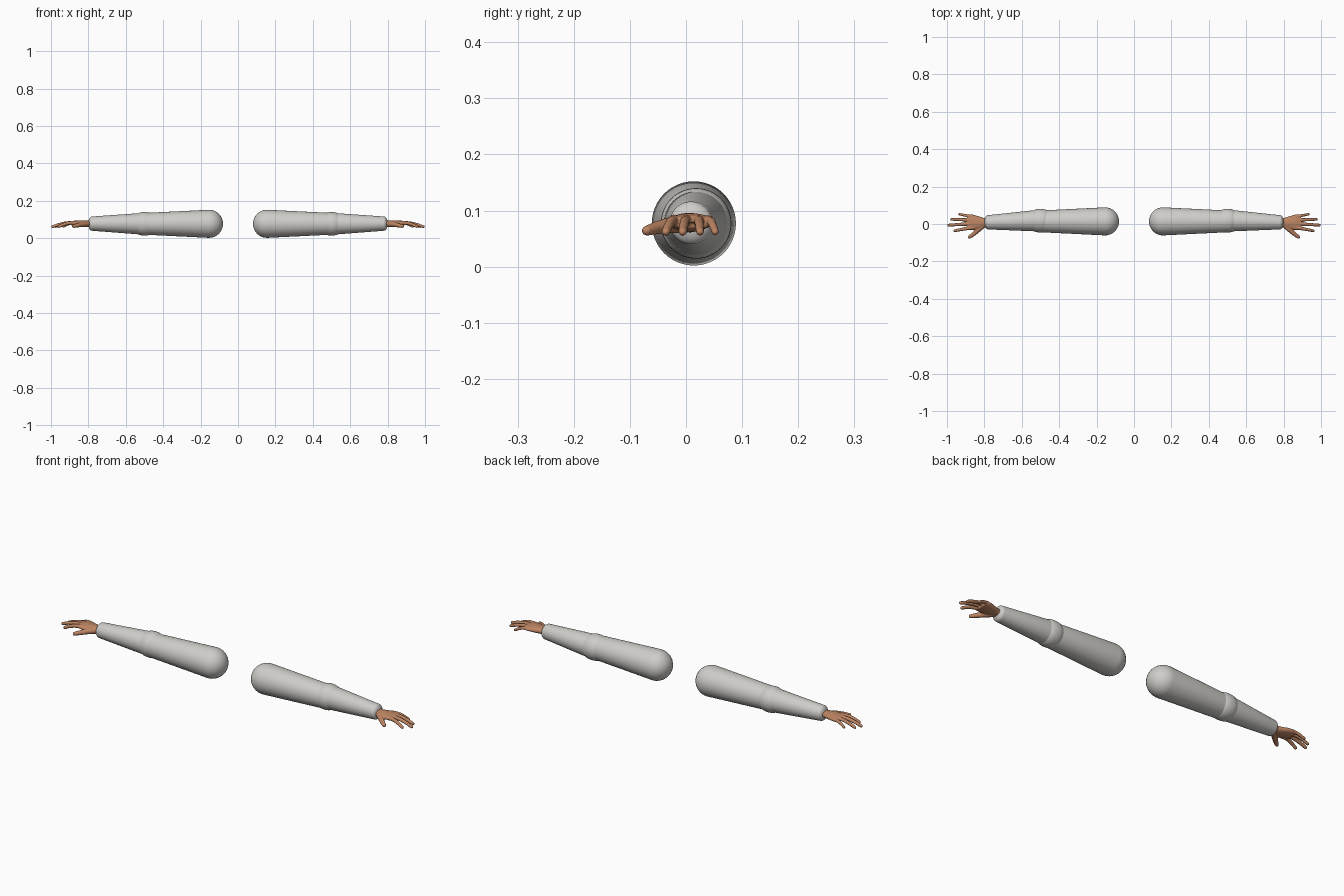
import bpy, bmesh, math
from mathutils import Vector

cube = bpy.data.objects.get("Cube")
if cube:
    bpy.data.objects.remove(cube, do_unlink=True)


def material(name, rgb):
    m = bpy.data.materials.new(name)
    m.use_nodes = True
    m.diffuse_color = (*rgb, 1)
    bsdf = m.node_tree.nodes["Principled BSDF"]
    bsdf.inputs["Base Color"].default_value = (*rgb, 1)
    bsdf.inputs["Roughness"].default_value = 0.8
    return m


sleeve = material("light grey sleeve", (0.62, 0.61, 0.58))
skin = material("brown skin", (0.51, 0.235, 0.125))


def loft(bm, stations, side, sides=32):
    """Closed tube through stations (centre, half width, half height)."""
    rings = []
    pts = [Vector(s[0]) for s in stations]
    for i, (c, w, h) in enumerate(stations):
        d = (pts[min(i + 1, len(pts) - 1)] - pts[max(i - 1, 0)]).normalized()
        across = Vector((0, 0, 1)).cross(d).normalized()
        up = d.cross(across)
        ring = []
        for k in range(sides):
            a = 2 * math.pi * k / sides
            p = pts[i] + across * w * math.cos(a) + up * h * math.sin(a)
            ring.append(bm.verts.new((p.x * side, p.y, p.z)))
        rings.append(ring)
    for a, b in zip(rings, rings[1:]):
        for k in range(sides):
            n = (k + 1) % sides
            bm.faces.new((a[k], a[n], b[n], b[k]))
    bm.faces.new(rings[0])
    bm.faces.new(rings[-1])


def capsule(start, end, r0, r1, flat0=1.0, flat1=1.0, steps=8):
    """Stations of a tapered tube with domed ends."""
    a, b = Vector(start), Vector(end)
    d = (b - a).normalized()
    out = []
    for i in range(steps):
        t = math.pi / 2 * (i + 0.15) / steps
        out.append((a - d * r0 * flat0 * math.cos(t), r0 * math.sin(t), r0 * math.sin(t)))
    out += [(a, r0, r0), (b, r1, r1)]
    for i in reversed(range(steps)):
        t = math.pi / 2 * (i + 0.15) / steps
        out.append((b + d * r1 * flat1 * math.cos(t), r1 * math.sin(t), r1 * math.sin(t)))
    return out


def finger(points, r0, r1):
    """Stations of a jointed finger with a rounded tip."""
    out = []
    n = len(points) - 1
    for i, p in enumerate(points):
        r = r0 + (r1 - r0) * i / n
        out.append((Vector(p), r, r))
    d = (Vector(points[-1]) - Vector(points[-2])).normalized()
    for t in (0.5, 0.85, 1.0):
        r = r1 * math.sqrt(max(1 - t * t, 0.02))
        out.append((Vector(points[-1]) + d * r1 * t, r, r))
    return out


def make(name, lofts, side, mat, sides=32):
    bm = bmesh.new()
    for stations in lofts:
        loft(bm, stations, side, sides)
    bmesh.ops.recalc_face_normals(bm, faces=bm.faces)
    for f in bm.faces:
        f.smooth = True
    me = bpy.data.meshes.new(name)
    bm.to_mesh(me)
    bm.free()
    me.materials.append(mat)
    ob = bpy.data.objects.new(name, me)
    bpy.context.collection.objects.link(ob)
    return ob


# Palm: wrist hidden in the sleeve, widening to the knuckles
palm = [((0.765, 0.008, 0.078), 0.022, 0.017),
        ((0.805, 0.007, 0.078), 0.026, 0.017),
        ((0.835, 0.006, 0.079), 0.037, 0.017),
        ((0.870, 0.009, 0.080), 0.043, 0.015),
        ((0.892, 0.010, 0.079), 0.041, 0.011)]

# Fingers: knuckle y, knuckle x, tip y, tip x, thickness
spread = {"index": (-0.022, 0.885, -0.036, 0.958, 0.0105),
          "middle": (0.000, 0.892, -0.006, 0.991, 0.0105),
          "ring": (0.022, 0.888, 0.025, 0.976, 0.0100),
          "little": (0.041, 0.874, 0.052, 0.934, 0.0090)}
fingers = []
for ky, kx, ty, tx, r in spread.values():
    def at(t, z):
        return (kx + (tx - kx) * t, ky + (ty - ky) * t, z)
    fingers.append(finger([(kx - 0.03, ky * 0.85, 0.082), at(0, 0.083), at(0.35, 0.080),
                           at(0.7, 0.072), at(1, 0.062)], r, r * 0.72))
thumb = finger([(0.805, -0.004, 0.076), (0.832, -0.030, 0.074), (0.857, -0.053, 0.069),
                (0.879, -0.070, 0.064)], 0.0165, 0.009)

for side, label in ((1, "left"), (-1, "right")):
    make(label + "_upper_arm",
         [capsule((0.155, 0.014, 0.077), (0.50, 0.014, 0.077), 0.075, 0.058)], side, sleeve, 48)
    make(label + "_elbow",
         [capsule((0.495, 0.018, 0.077), (0.505, 0.018, 0.077), 0.063, 0.063)], side, sleeve, 48)
    make(label + "_forearm",
         [capsule((0.51, 0.018, 0.077), (0.78, 0.009, 0.078), 0.058, 0.038, 1, 0.55)], side, sleeve, 48)
    hand = make(label + "_hand", [palm, thumb] + fingers, side, skin, 16)
    # Fuse palm and fingers into one soft skin
    fuse = hand.modifiers.new("fuse", 'REMESH')
    fuse.mode = 'VOXEL'
    fuse.voxel_size = 0.0025
    fuse.use_smooth_shade = True
    soft = hand.modifiers.new("soften", 'SMOOTH')
    soft.factor = 0.5
    soft.iterations = 4
